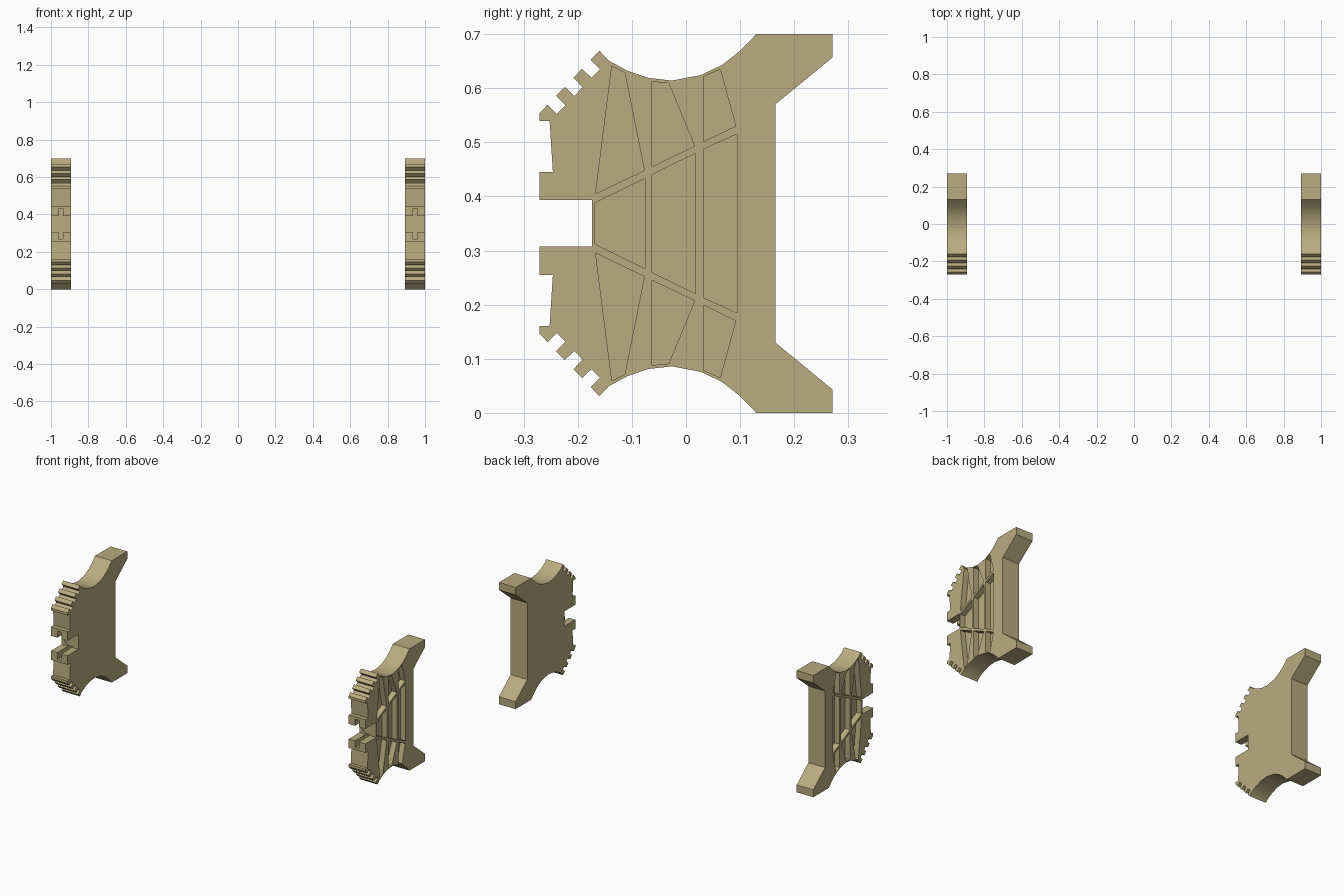
import bpy, bmesh, math
from mathutils import Matrix, Vector

if "Cube" in bpy.data.objects:
    bpy.data.objects.remove(bpy.data.objects["Cube"])

MID = 0.35            # plate is symmetric about this height
X0, X1 = 0.894, 1.0   # inner and outer face of the right-hand plate
XC = (X0 + X1) / 2

tan = bpy.data.materials.new("warm tan")
tan.diffuse_color = (0.49, 0.41, 0.215, 1)
tan.use_nodes = True
tan.node_tree.nodes["Principled BSDF"].inputs["Base Color"].default_value = tan.diffuse_color


def mirrored(pts):
    """Upper half outline plus its reflection below MID."""
    return pts + [(y, 2 * MID - z) for y, z in reversed(pts)]


def link(name, bm):
    bmesh.ops.recalc_face_normals(bm, faces=bm.faces)
    me = bpy.data.meshes.new(name)
    bm.to_mesh(me)
    bm.free()
    ob = bpy.data.objects.new(name, me)
    bpy.context.collection.objects.link(ob)
    me.materials.append(tan)
    return ob


def prism(bm, pts, xa, xb):
    """Extrude a side-view (y, z) outline from xa to xb."""
    f = bm.faces.new([bm.verts.new((xa, y, z)) for y, z in pts])
    ext = bmesh.ops.extrude_face_region(bm, geom=[f])["geom"]
    vs = [v for v in ext if isinstance(v, bmesh.types.BMVert)]
    bmesh.ops.translate(bm, verts=vs, vec=Vector((xb - xa, 0, 0)))


# Outline: back leg, curved shoulder, teeth, front pad and central slot
outline = [(0.165, 0.57), (0.271, 0.657), (0.271, 0.70), (0.13, 0.70),
           (0.10, 0.669), (0.067, 0.643), (0.027, 0.624), (-0.026, 0.614),
           (-0.07, 0.619), (-0.108, 0.632), (-0.143, 0.651)]
for i in range(4):
    y, z = -0.160 - 0.032 * i, 0.669 - 0.0333 * i
    outline += [(y, z), (y - 0.016, z - 0.0165)]
    if i < 3:
        outline += [(y + 0.001, z - 0.034), (y - 0.0145, z - 0.05)]
outline[-1] = (-0.271, 0.553)
outline += [(-0.271, 0.539), (-0.252, 0.539), (-0.246, 0.445),
            (-0.271, 0.445), (-0.271, 0.393), (-0.174, 0.393)]
bm = bmesh.new()
prism(bm, mirrored(outline), X0, X1)
plate = link("right_side_plate", bm)

# Pockets between the ribs on the outer face
upper = [[(-0.137, 0.641), (-0.113, 0.628), (-0.077, 0.448), (-0.167, 0.405)],
         [(-0.063, 0.612), (-0.032, 0.609), (0.016, 0.493), (-0.063, 0.455)],
         [(0.032, 0.621), (0.063, 0.635), (0.092, 0.530), (0.032, 0.501)]]
centre = [[(-0.168, 0.388), (-0.076, 0.433)],
          [(-0.063, 0.440), (0.018, 0.480)],
          [(0.032, 0.487), (0.094, 0.515)]]
DEPTH = 0.032
bm = bmesh.new()
for p in upper:
    prism(bm, p, X1 - DEPTH, X1 + 0.05)
    prism(bm, [(y, 2 * MID - z) for y, z in p], X1 - DEPTH, X1 + 0.05)
for p in centre:
    prism(bm, mirrored(p), X1 - DEPTH, X1 + 0.05)
pockets = link("pocket_cutter", bm)

# Narrow notches in the front pads
bm = bmesh.new()
for s in (-1, 1):
    a, b = MID + s * 0.03, MID + s * 0.081
    prism(bm, [(-0.3, a), (-0.18, a), (-0.18, b), (-0.3, b)],
          XC - 0.0125, XC + 0.0125)
notches = link("notch_cutter", bm)

# Shallow round seat in the floor of the central slot
bm = bmesh.new()
bmesh.ops.create_cone(bm, cap_ends=True, segments=32, radius1=0.04,
                      radius2=0.04, depth=0.04,
                      matrix=Matrix.Translation((XC, -0.1895, MID))
                      @ Matrix.Rotation(math.pi / 2, 4, 'X'))
seat = link("round_seat_cutter", bm)

# Cut everything and bake the result
for cutter in (pockets, notches, seat):
    m = plate.modifiers.new("cut", 'BOOLEAN')
    m.operation = 'DIFFERENCE'
    m.solver = 'EXACT'
    m.object = cutter
bpy.context.view_layer.update()
dg = bpy.context.evaluated_depsgraph_get()
plate.data = bpy.data.meshes.new_from_object(plate.evaluated_get(dg))
plate.modifiers.clear()
for cutter in (pockets, notches, seat):
    bpy.data.objects.remove(cutter)

# Mirrored plate on the left
bm = bmesh.new()
bm.from_mesh(plate.data)
bmesh.ops.scale(bm, vec=Vector((-1, 1, 1)), verts=bm.verts)
left = link("left_side_plate", bm)

# Smooth shoulders, crisp edges elsewhere
bpy.ops.object.select_all(action='DESELECT')
for ob in (plate, left):
    ob.select_set(True)
bpy.context.view_layer.objects.active = plate
bpy.ops.object.shade_smooth_by_angle(angle=math.radians(20))
